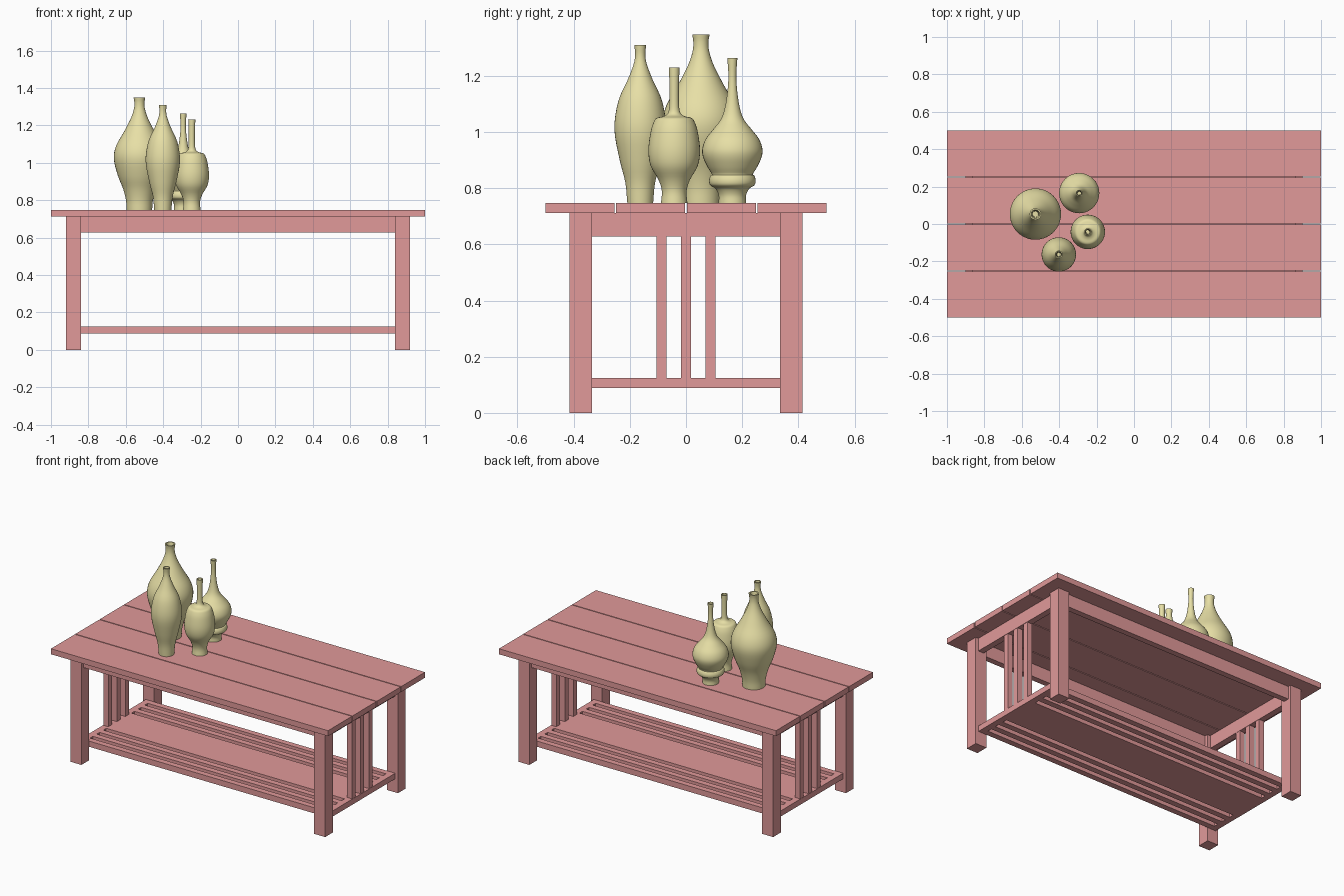
import bpy, bmesh, math
from mathutils import Vector

if "Cube" in bpy.data.objects:
    bpy.data.objects.remove(bpy.data.objects["Cube"])


def material(name, rgb):
    m = bpy.data.materials.new(name)
    m.diffuse_color = (*rgb, 1)
    m.use_nodes = True
    m.node_tree.nodes["Principled BSDF"].inputs["Base Color"].default_value = m.diffuse_color
    return m


WOOD = material("red_wood", (0.75, 0.32, 0.32))
CERAMIC = material("yellow_ceramic", (0.80, 0.74, 0.38))


def finish(name, bm, mat):
    bmesh.ops.recalc_face_normals(bm, faces=bm.faces)
    me = bpy.data.meshes.new(name)
    bm.to_mesh(me)
    bm.free()
    me.materials.append(mat)
    ob = bpy.data.objects.new(name, me)
    bpy.context.collection.objects.link(ob)
    return ob


def box(name, x, y, z):
    """Box from (min, max) ranges."""
    bm = bmesh.new()
    bmesh.ops.create_cube(bm, size=1)
    for v in bm.verts:
        v.co = [(r[0] + r[1]) / 2 + c * (r[1] - r[0]) for r, c in zip((x, y, z), v.co)]
    return finish(name, bm, WOOD)


def smooth_profile(pts, steps=4):
    """Catmull-Rom curve through (radius, height) points."""
    p = [Vector(q) for q in pts]
    p = [2 * p[0] - p[1]] + p + [2 * p[-1] - p[-2]]
    out = []
    for i in range(1, len(p) - 2):
        a, b, c, d = p[i - 1:i + 3]
        for k in range(steps):
            t = k / steps
            out.append(0.5 * (2 * b + (c - a) * t + (2 * a - 5 * b + 4 * c - d) * t * t
                              + (3 * b - a - 3 * c + d) * t ** 3))
    return out + [p[-2]]


def vase(name, x, y, pts, segments=40):
    prof = smooth_profile(pts)
    r, top = prof[-1]
    # closed base, thin lip and hollow neck
    prof = [(0, pts[0][1])] + [tuple(q) for q in prof]
    prof += [(r * 0.75, top), (r * 0.55, top - 0.03), (r * 0.5, top - 0.08), (0, top - 0.08)]
    bm = bmesh.new()
    vs = [bm.verts.new((q[0], 0, q[1])) for q in prof]
    es = [bm.edges.new(e) for e in zip(vs, vs[1:])]
    bmesh.ops.spin(bm, geom=vs + es, axis=(0, 0, 1), cent=(0, 0, 0),
                   angle=2 * math.pi, steps=segments)
    bmesh.ops.remove_doubles(bm, verts=bm.verts, dist=1e-5)
    ob = finish(name, bm, CERAMIC)
    ob.location = (x, y, 0)
    bpy.ops.object.select_all(action='DESELECT')
    ob.select_set(True)
    bpy.context.view_layer.objects.active = ob
    bpy.ops.object.shade_smooth_by_angle(angle=math.radians(40))


# table top planks
for i in range(4):
    y0 = -0.5 + i * 0.2515
    box(f"top_plank_{i + 1}", (-1, 1), (y0, y0 + 0.2455), (0.712, 0.748))

# legs, aprons and end frames
for sx, side in ((-1, "left"), (1, "right")):
    def xr(a, b):
        return tuple(sorted((sx * a, sx * b)))
    for sy, face in ((-1, "front"), (1, "back")):
        box(f"{face}_{side}_leg", xr(0.84, 0.92),
            tuple(sorted((sy * 0.335, sy * 0.415))), (0, 0.712))
    box(f"{side}_apron", xr(0.86, 0.9), (-0.335, 0.335), (0.628, 0.712))
    box(f"{side}_bottom_rail", xr(0.86, 0.9), (-0.335, 0.335), (0.088, 0.125))
    for i in range(3):
        yc = (i - 1) * 0.0875
        box(f"{side}_upright_slat_{i + 1}", xr(0.862, 0.898),
            (yc - 0.018, yc + 0.018), (0.125, 0.628))

# long aprons and shelf slats
for sy, face in ((-1, "front"), (1, "back")):
    box(f"{face}_apron", (-0.84, 0.84), tuple(sorted((sy * 0.357, sy * 0.395))), (0.628, 0.712))
    for i, yc in enumerate((0.18, 0.248, 0.316)):
        box(f"{face}_shelf_slat_{i + 1}", (-0.86, 0.86),
            (sy * yc - 0.019, sy * yc + 0.019), (0.088, 0.125))
box("shelf_panel", (-0.86, 0.86), (-0.13, 0.13), (0.088, 0.125))

# vases
vase("large_vase", -0.527, 0.053, [
    (0.068, 0.748), (0.072, 0.80), (0.087, 0.86), (0.115, 0.93), (0.137, 1.02),
    (0.125, 1.09), (0.083, 1.165), (0.047, 1.235), (0.03, 1.285), (0.027, 1.32), (0.031, 1.348)])
vase("slender_vase", -0.402, -0.163, [
    (0.046, 0.748), (0.053, 0.82), (0.073, 0.90), (0.092, 1.01), (0.078, 1.11),
    (0.045, 1.185), (0.024, 1.24), (0.018, 1.275), (0.021, 1.309)])
vase("shouldered_vase", -0.247, -0.042, [
    (0.047, 0.748), (0.044, 0.79), (0.056, 0.83), (0.084, 0.88), (0.092, 0.935), (0.084, 1.0),
    (0.073, 1.035), (0.062, 1.05), (0.038, 1.056), (0.022, 1.068), (0.017, 1.10),
    (0.017, 1.17), (0.019, 1.23)])
vase("ringed_vase", -0.293, 0.165, [
    (0.049, 0.748), (0.049, 0.775), (0.06, 0.798), (0.079, 0.811), (0.083, 0.828),
    (0.078, 0.845), (0.073, 0.85), (0.088, 0.875), (0.104, 0.91), (0.107, 0.94),
    (0.095, 0.975), (0.068, 1.01), (0.041, 1.045), (0.027, 1.085), (0.018, 1.14),
    (0.014, 1.20), (0.018, 1.264)])
